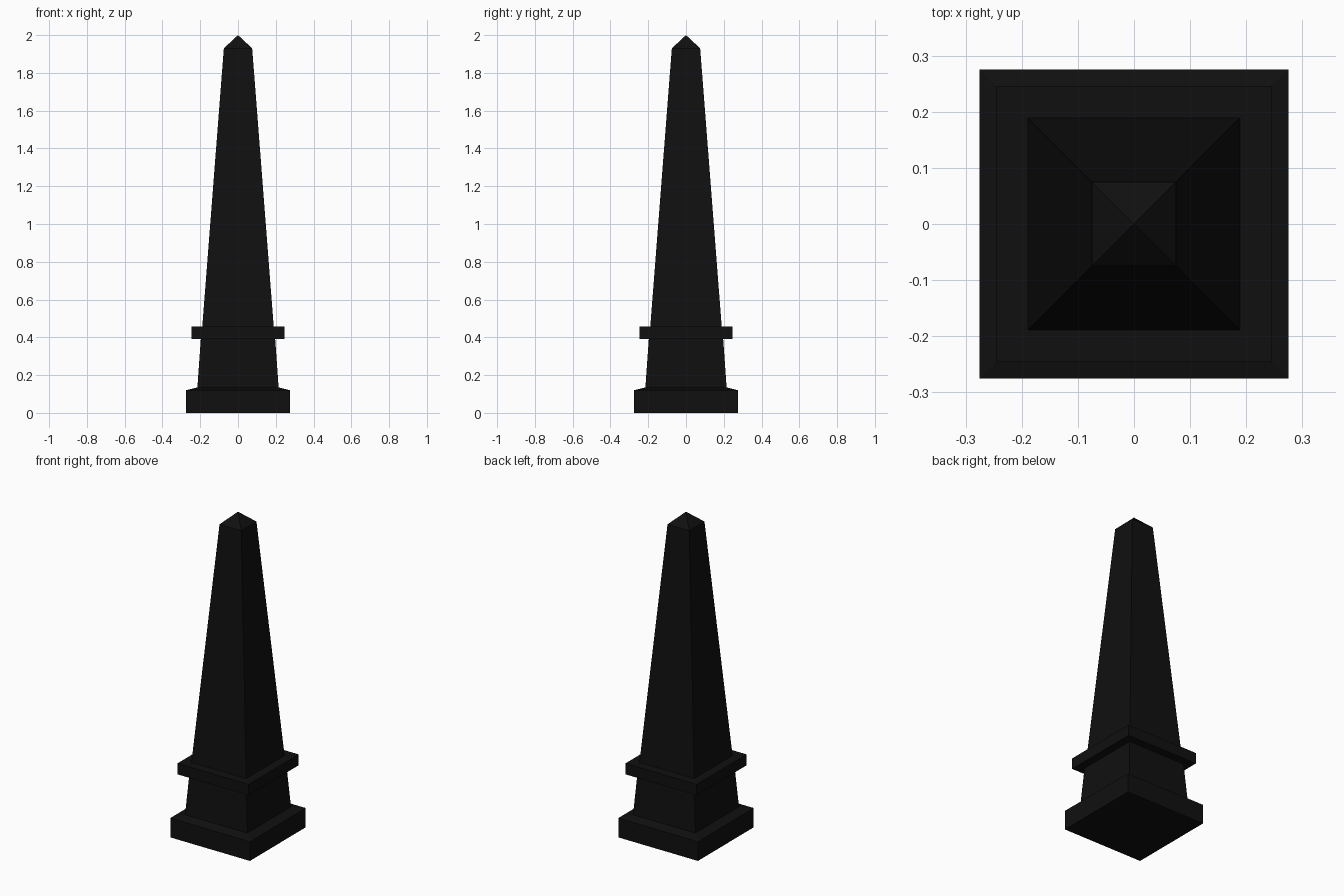
import bpy
import bmesh

cube = bpy.data.objects.get("Cube")
if cube:
    bpy.data.objects.remove(cube, do_unlink=True)

black = bpy.data.materials.new("black_stone")
black.use_nodes = True
colour = (0.005, 0.005, 0.005, 1)
black.diffuse_color = colour
black.node_tree.nodes["Principled BSDF"].inputs["Base Color"].default_value = colour


def square_tower(name, profile):
    """Stack square rings given as (half width, height); zero width is a point."""
    bm = bmesh.new()
    rings = []
    for half, z in profile:
        if half == 0:
            rings.append([bm.verts.new((0, 0, z))])
        else:
            corners = ((-1, -1), (1, -1), (1, 1), (-1, 1))
            rings.append([bm.verts.new((x * half, y * half, z)) for x, y in corners])
    for low, high in zip(rings, rings[1:]):
        for i in range(4):
            j = (i + 1) % 4
            if len(high) == 1:
                bm.faces.new((low[i], low[j], high[0]))
            else:
                bm.faces.new((low[i], low[j], high[j], high[i]))
    bm.faces.new(rings[0][::-1])
    if len(rings[-1]) == 4:
        bm.faces.new(rings[-1])
    bmesh.ops.recalc_face_normals(bm, faces=bm.faces)
    mesh = bpy.data.meshes.new(name)
    bm.to_mesh(mesh)
    bm.free()
    mesh.materials.append(black)
    obj = bpy.data.objects.new(name, mesh)
    bpy.context.collection.objects.link(obj)
    return obj


# Plinth with a shallow sloped top
square_tower("plinth", [(0.275, 0), (0.275, 0.12), (0.215, 0.135)])

# Tapered pedestal below the collar
square_tower("pedestal", [(0.215, 0.135), (0.197, 0.39)])

# Flat projecting collar
square_tower("collar", [(0.246, 0.39), (0.246, 0.458)])

# Tapered shaft ending in a pyramid tip
square_tower("shaft", [(0.189, 0.458), (0.075, 1.93), (0, 2)])
